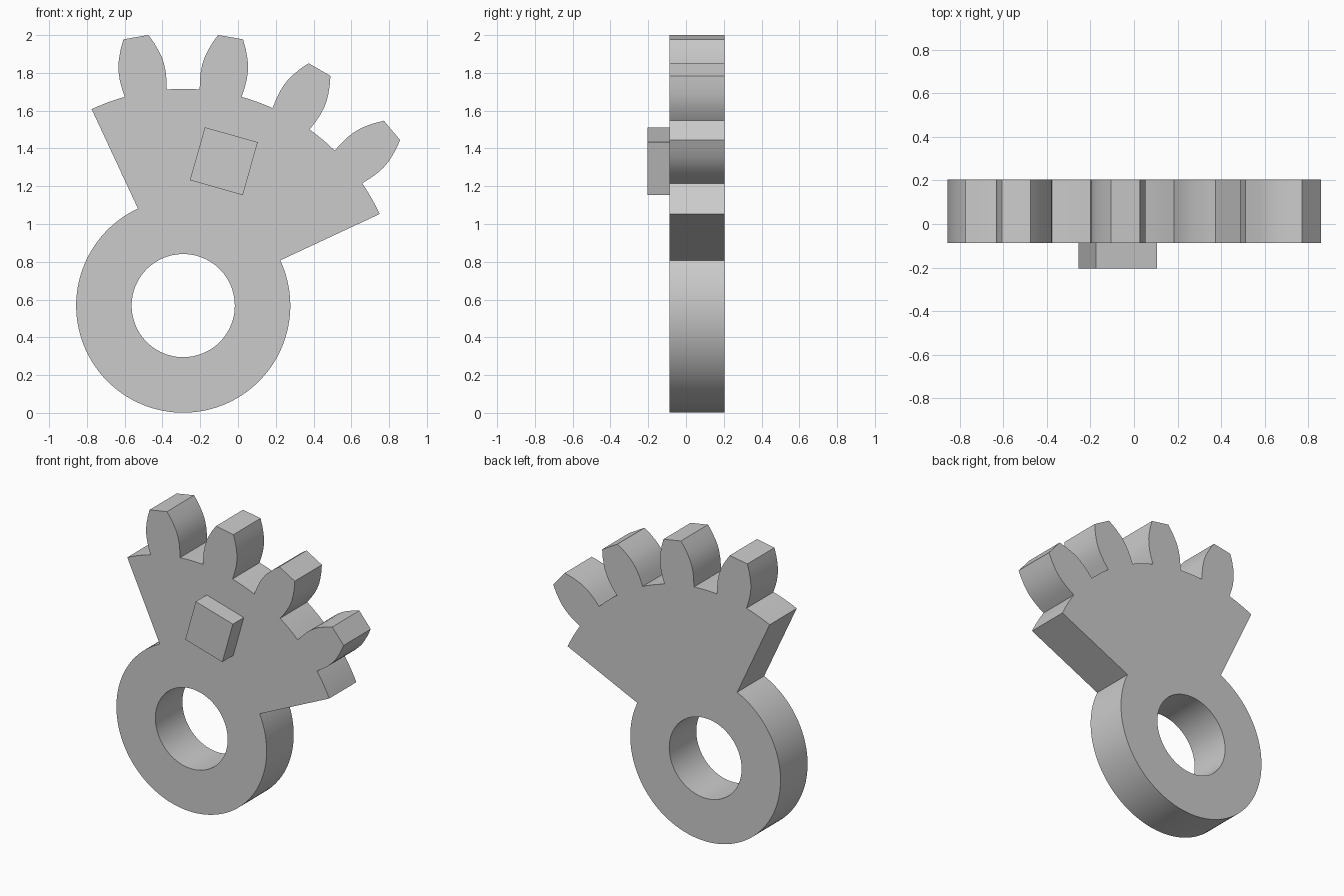
import bpy, bmesh
from math import sin, cos, radians, atan2, degrees, hypot
from mathutils import Vector, Matrix

if "Cube" in bpy.data.objects:
    bpy.data.objects.remove(bpy.data.objects["Cube"], do_unlink=True)

# Main dimensions; angles run clockwise from straight up
CENTRE = Vector((-0.29, 0, 0.568))
HUB_R, HOLE_R, ROOT_R = 0.567, 0.273, 1.1475
BACK, FACE, PEG_FACE = 0.205, -0.087, -0.205
SECTOR = (-25, 65)
TEETH = (-10, 10, 30, 50)

# Half tooth: (half width, distance from the hub centre), root to tip
FLANK = [(0.113, 1.142), (0.12, 1.19), (0.1235, 1.235), (0.122, 1.28),
         (0.116, 1.318), (0.106, 1.352), (0.09, 1.395), (0.067, 1.443)]

metal = bpy.data.materials.new("plain_grey")
metal.use_nodes = True
grey = (0.6, 0.6, 0.6, 1)
metal.diffuse_color = grey
metal.node_tree.nodes["Principled BSDF"].inputs["Base Color"].default_value = grey


def polar(r, angle, side=0.0):
    a = radians(angle)
    return CENTRE + Vector((r * sin(a) + side * cos(a), 0, r * cos(a) - side * sin(a)))


def arc(r, start, end, steps):
    return [polar(r, start + (end - start) * i / steps) for i in range(steps + 1)]


def extrude_loops(name, loops, front, back):
    """Fill closed loops (later ones are holes) and extrude along y."""
    bm = bmesh.new()
    edges = []
    for loop in loops:
        verts = [bm.verts.new((p.x, front, p.z)) for p in loop]
        edges += [bm.edges.new((v, verts[i - 1])) for i, v in enumerate(verts)]
    bmesh.ops.triangle_fill(bm, edges=edges, use_beauty=True)
    new = bmesh.ops.extrude_face_region(bm, geom=bm.faces[:], use_keep_orig=True)
    moved = [g for g in new["geom"] if isinstance(g, bmesh.types.BMVert)]
    bmesh.ops.translate(bm, verts=moved, vec=(0, back - front, 0))
    bmesh.ops.recalc_face_normals(bm, faces=bm.faces[:])
    mesh = bpy.data.meshes.new(name)
    bm.to_mesh(mesh)
    bm.free()
    mesh.materials.append(metal)
    obj = bpy.data.objects.new(name, mesh)
    bpy.context.collection.objects.link(obj)
    bpy.ops.object.select_all(action='DESELECT')
    obj.select_set(True)
    bpy.context.view_layer.objects.active = obj
    bpy.ops.object.shade_smooth_by_angle(angle=radians(25))
    return obj


# Toothed sector joined to the hub ring, as one outline
root_half = degrees(atan2(*FLANK[0]))
outline = []
start = SECTOR[0]
for tooth in TEETH:
    outline += arc(ROOT_R, start, tooth - root_half, 6)[:-1]
    outline += [polar(r, tooth, -w) for w, r in FLANK]
    outline += [polar(r, tooth, w) for w, r in reversed(FLANK)]
    start = tooth + root_half
outline += arc(ROOT_R, start, SECTOR[1], 6)[1:]
outline += arc(HUB_R, SECTOR[1], SECTOR[0] + 360, 90)
hole = arc(HOLE_R, 0, 360, 96)[:-1]
extrude_loops("gear_sector", [outline, hole], FACE, BACK)

# Square peg on the front face, turned with the sector
half, tilt, middle = 0.1455, 15.8, Vector((-0.075, 0, 1.3325))
turn = Matrix.Rotation(radians(tilt), 3, 'Y')
square = [middle + turn @ Vector((sx * half, 0, sz * half))
          for sx, sz in ((-1, -1), (1, -1), (1, 1), (-1, 1))]
extrude_loops("square_peg", [square], PEG_FACE, FACE)
